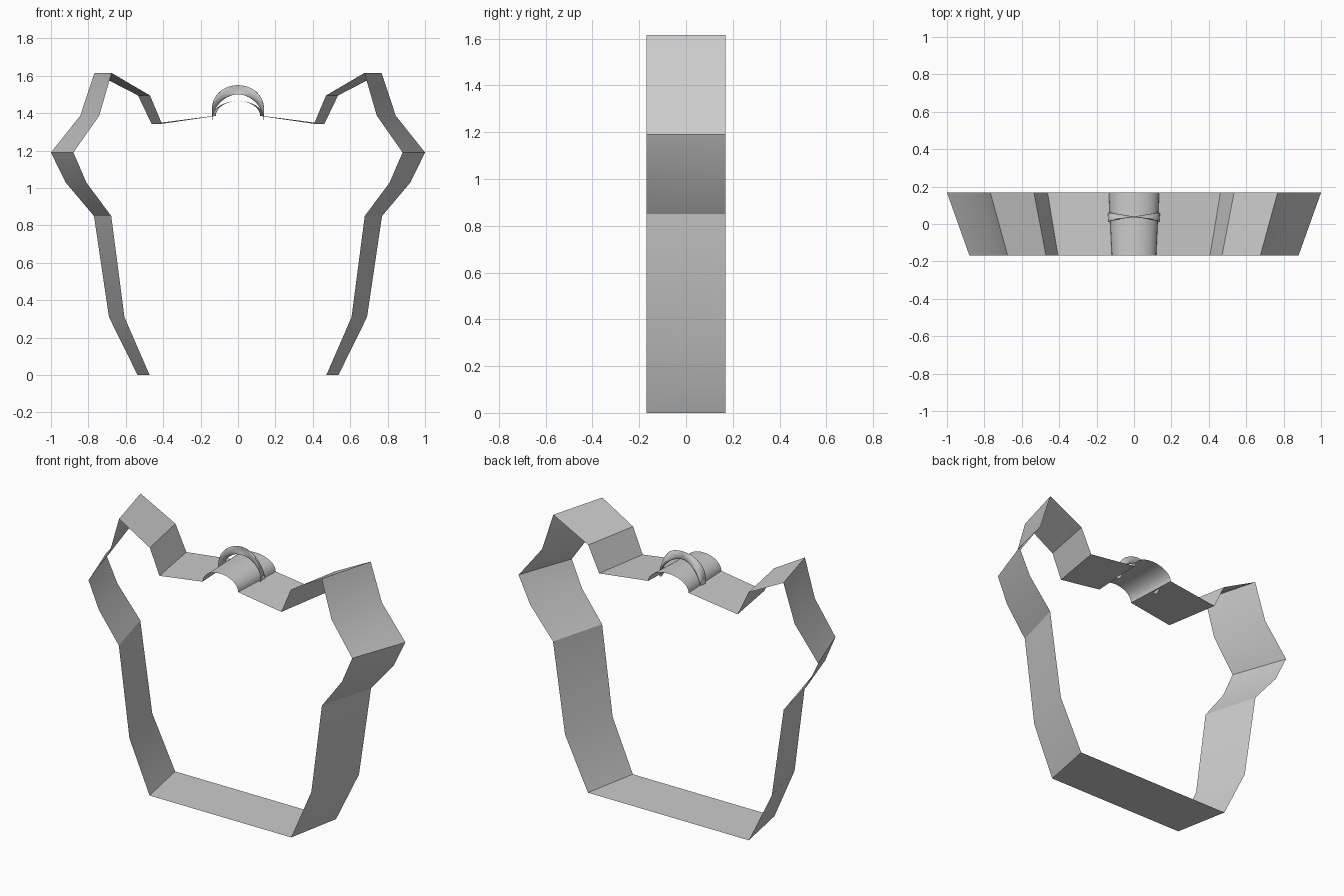
import bpy, bmesh
from math import sin, cos, pi

if "Cube" in bpy.data.objects:
    bpy.data.objects.remove(bpy.data.objects["Cube"])


def make_object(name, bm, angle):
    mesh = bpy.data.meshes.new(name)
    bm.to_mesh(mesh)
    bm.free()
    obj = bpy.data.objects.new(name, mesh)
    bpy.context.collection.objects.link(obj)
    bpy.ops.object.select_all(action='DESELECT')
    obj.select_set(True)
    bpy.context.view_layer.objects.active = obj
    bpy.ops.object.shade_smooth_by_angle(angle=angle)
    return obj


def bridge(bm, a, b, closed=True):
    n = len(a)
    for i in range(n if closed else n - 1):
        j = (i + 1) % n
        bm.faces.new((a[i], a[j], b[j], b[i]))


# Outline of the band: right half (x, z), then a small arch, then the mirror image
half = [(0.537, 0), (0.69, 0.31), (0.77, 0.85), (0.922, 1.03), (1.0, 1.19),
        (0.843, 1.387), (0.768, 1.615), (0.535, 1.495), (0.462, 1.343)]
arch = [(0.135 * cos(pi * i / 16), 1.385 + 0.08 * sin(pi * i / 16)) for i in range(17)]
outline = half + arch + [(-x, z) for x, z in reversed(half)]

# Tapered cutter band: narrower at the front
bm = bmesh.new()
DEPTH, TAPER = 0.168, 0.88
front = [bm.verts.new((x * TAPER, -DEPTH, z)) for x, z in outline]
back = [bm.verts.new((x, DEPTH, z)) for x, z in outline]
bridge(bm, front, back)
bmesh.ops.recalc_face_normals(bm, faces=bm.faces)
make_object("outline_band", bm, 0.35)

# Hanging loop: half ring whose round section twists along the arc
bm = bmesh.new()
R, r, SEG, SIDES = 0.138, 0.025, 24, 12
rings = []
for i in range(SEG + 1):
    t = pi * i / SEG
    ring = []
    for k in range(SIDES):
        p = 2 * pi * k / SIDES
        ring.append(bm.verts.new((R * cos(t) - r * cos(p) * sin(t),
                                  0.035 + r * cos(p) * cos(t),
                                  1.387 + R * sin(t) + r * sin(p))))
    rings.append(ring)
for a, b in zip(rings, rings[1:]):
    bridge(bm, a, b)
bmesh.ops.recalc_face_normals(bm, faces=bm.faces)
make_object("hanging_loop", bm, 0.6)
